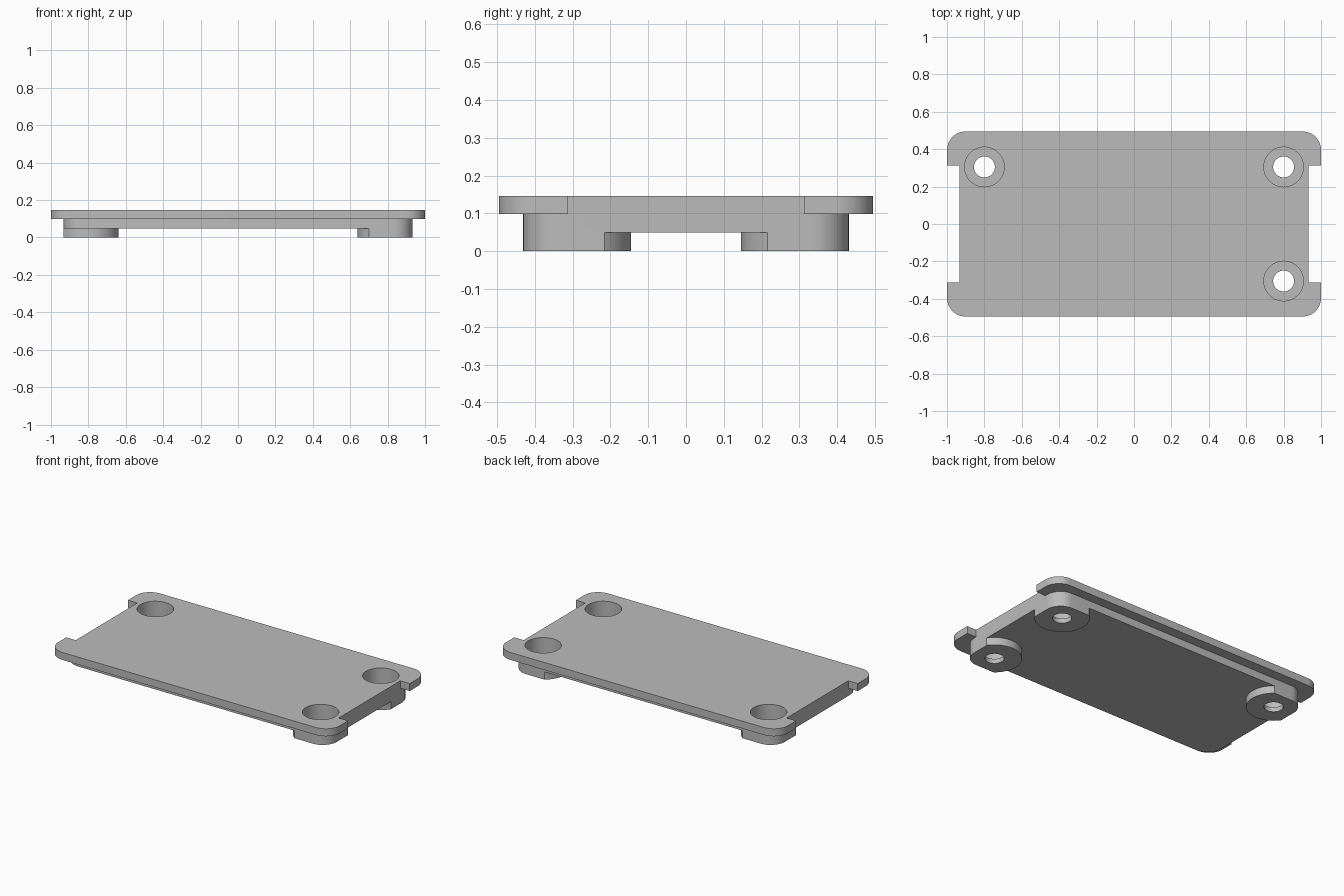
import bpy, bmesh, math

if "Cube" in bpy.data.objects:
    bpy.data.objects.remove(bpy.data.objects["Cube"])

# Levels and sizes
Z_RELIEF, Z_FLANGE, Z_TOP = 0.049, 0.098, 0.146
BASE_X, BASE_Y = 0.933, 0.431
HOLES = [(-0.8, 0.305), (0.8, 0.305), (0.8, -0.305)]

grey = bpy.data.materials.new("light_grey")
grey.diffuse_color = (0.5, 0.5, 0.5, 1)
grey.use_nodes = True
grey.node_tree.nodes["Principled BSDF"].inputs["Base Color"].default_value = grey.diffuse_color


def prism(name, outline, z0, z1):
    """Extrude a closed xy outline from z0 to z1."""
    bm = bmesh.new()
    face = bm.faces.new([bm.verts.new((x, y, z0)) for x, y in outline])
    ext = bmesh.ops.extrude_face_region(bm, geom=[face])
    for v in ext["geom"]:
        if isinstance(v, bmesh.types.BMVert):
            v.co.z = z1
    bmesh.ops.recalc_face_normals(bm, faces=bm.faces[:])
    mesh = bpy.data.meshes.new(name)
    bm.to_mesh(mesh)
    bm.free()
    mesh.materials.append(grey)
    obj = bpy.data.objects.new(name, mesh)
    bpy.context.collection.objects.link(obj)
    return obj


def rounded_rect(hx, hy, r, steps=12):
    pts = []
    for i, (sx, sy) in enumerate([(1, 1), (-1, 1), (-1, -1), (1, -1)]):
        for k in range(steps + 1):
            a = math.pi / 2 * (i + k / steps)
            pts.append((sx * (hx - r) + r * math.cos(a),
                        sy * (hy - r) + r * math.sin(a)))
    return pts


def circle(c, r, n=64):
    return [(c[0] + r * math.cos(2 * math.pi * k / n),
             c[1] + r * math.sin(2 * math.pi * k / n)) for k in range(n)]


def box(x0, x1, y0, y1):
    return [(x0, y0), (x1, y0), (x1, y1), (x0, y1)]


def boolean(obj, other, op):
    """Apply a boolean and remove the helper."""
    mod = obj.modifiers.new("bool", "BOOLEAN")
    mod.operation, mod.solver, mod.object = op, "EXACT", other
    bpy.context.view_layer.objects.active = obj
    bpy.ops.object.modifier_apply(modifier=mod.name)
    bpy.data.objects.remove(other, do_unlink=True)


# Base, with the underside relieved everywhere except round the three feet
body = prism("cover_plate", rounded_rect(BASE_X, BASE_Y, 0.1), 0, Z_FLANGE)
relief = prism("relief_cutter", box(-1.2, 1.2, -0.7, 0.7), -0.1, Z_RELIEF)
for c in HOLES:
    boolean(relief, prism("foot", circle(c, 0.16), -0.2, 0.2), "DIFFERENCE")
boolean(body, relief, "DIFFERENCE")

# Top flange with a notch in each end
flange = prism("flange", rounded_rect(1.0, 0.495, 0.1), Z_FLANGE, Z_TOP)
for s in (-1, 1):
    x0, x1 = sorted((s * BASE_X, s * 1.2))
    boolean(flange, prism("notch", box(x0, x1, -0.312, 0.312), 0, 0.3), "DIFFERENCE")
boolean(body, flange, "UNION")

# Counterbored screw holes
for c in HOLES:
    boolean(body, prism("bore", circle(c, 0.106), 0.03, 0.3), "DIFFERENCE")
    boolean(body, prism("screw_hole", circle(c, 0.056, 48), -0.1, 0.3), "DIFFERENCE")

# Smooth the curves, keep the edges crisp
bpy.ops.object.select_all(action="DESELECT")
body.select_set(True)
bpy.context.view_layer.objects.active = body
bpy.ops.object.shade_smooth_by_angle(angle=math.radians(30))
